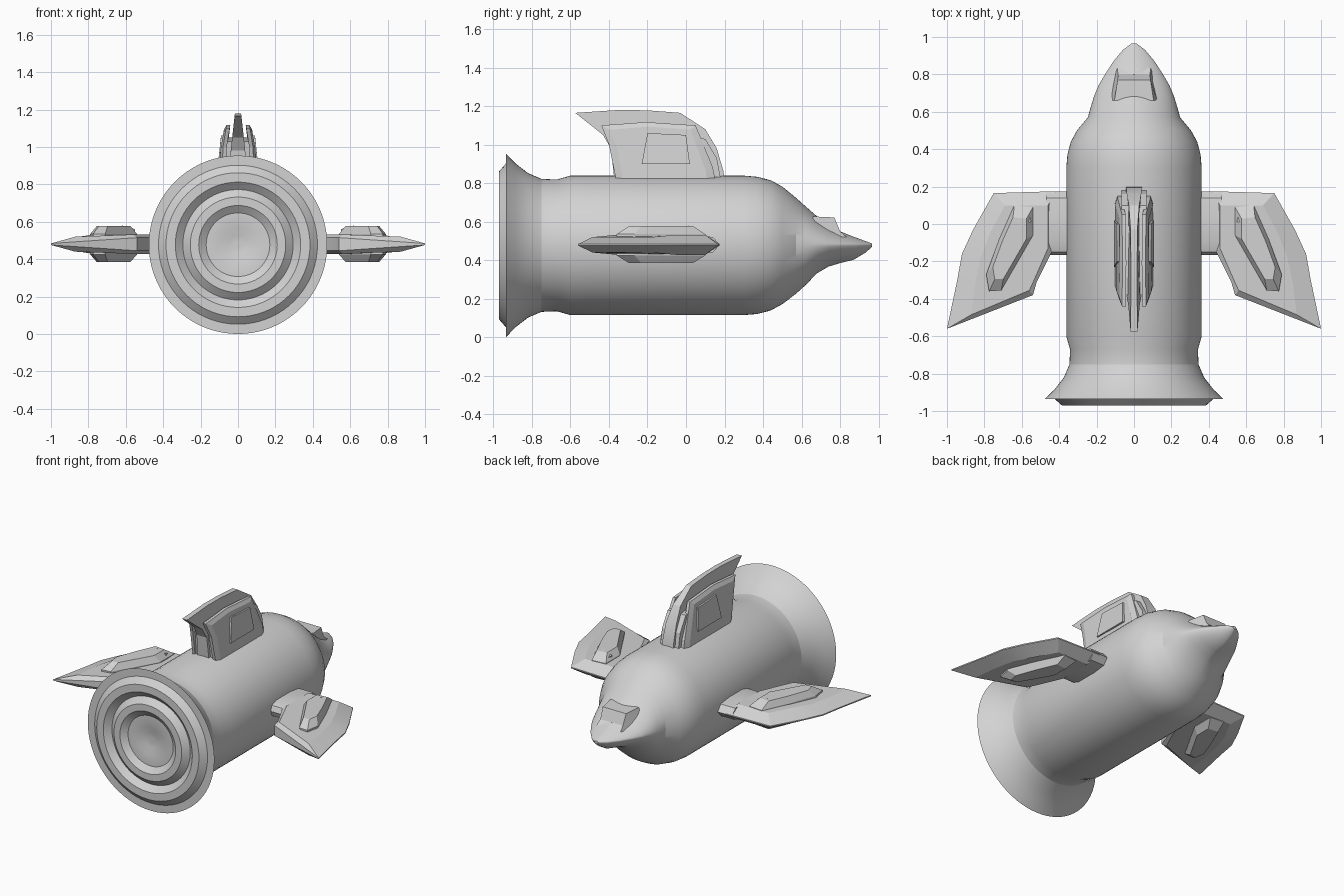
import bpy, bmesh, math

if "Cube" in bpy.data.objects:
    bpy.data.objects.remove(bpy.data.objects["Cube"])

ZC = 0.477
grey = bpy.data.materials.new("light_grey")
grey.diffuse_color = (0.65, 0.65, 0.65, 1)
grey.use_nodes = True
grey.node_tree.nodes["Principled BSDF"].inputs["Base Color"].default_value = grey.diffuse_color


def loft(name, loops, angle=25, mirror=False):
    """Skin equal-sized point loops, cap both ends, optionally mirror in x."""
    bm = bmesh.new()
    for s in ((1, -1) if mirror else (1,)):
        rows = [[bm.verts.new((s * x, y, z)) for x, y, z in lp] for lp in loops]
        n = len(rows[0])
        for a, b in zip(rows, rows[1:]):
            for i in range(n):
                j = (i + 1) % n
                bm.faces.new((a[i], a[j], b[j], b[i]))
        bm.faces.new(rows[0])
        bm.faces.new(rows[-1][::-1])
    bmesh.ops.recalc_face_normals(bm, faces=bm.faces)
    me = bpy.data.meshes.new(name)
    bm.to_mesh(me)
    bm.free()
    me.materials.append(grey)
    ob = bpy.data.objects.new(name, me)
    bpy.context.collection.objects.link(ob)
    bpy.ops.object.select_all(action='DESELECT')
    ob.select_set(True)
    bpy.context.view_layer.objects.active = ob
    bpy.ops.object.shade_smooth_by_angle(angle=math.radians(angle))
    return ob


def section(y, rx, top, bot, zc=ZC, p=1.0, n=72):
    """Cross-section of the hull; p above 1 pinches it to a side edge."""
    pts = []
    for i in range(n):
        t = 2 * math.pi * i / n
        c, s = math.cos(t), math.sin(t)
        h = top - zc if s > 0 else zc - bot
        pts.append((math.copysign(abs(c) ** p, c) * rx, y,
                    zc + math.copysign(abs(s) ** p, s) * h))
    return pts


def ring(r, y):
    return section(y, r, ZC + r, ZC - r)


# hull: stepped exhaust face, flared skirt, barrel, shoulder
round_part = [(.012, -.925), (.05, -.925), (.095, -.94), (.17, -.94), (.21, -.97),
              (.255, -.97), (.295, -.935), (.335, -.97), (.385, -.97), (.425, -.935),
              (.477, -.935), (.425, -.885), (.375, -.82), (.345, -.75), (.342, -.67),
              (.362, -.60), (.362, .30), (.356, .37), (.338, .44), (.305, .50)]
hull = [ring(r, y) for r, y in round_part]
# flattened beak-like nose
for y, rx, top, bot, p in [(.57, .247, .725, .225, 1), (.62, .233, .68, .27, 1.05),
                           (.68, .215, .628, .332, 1.15), (.74, .19, .582, .367, 1.25),
                           (.80, .155, .55, .385, 1.3), (.87, .11, .522, .402, 1.3),
                           (.93, .06, .50, .438, 1.2), (.965, .014, .487, .468, 1)]:
    hull.append(section(y, rx, top, bot, .48, p))
loft("hull", hull, 20)

# cockpit canopy
loft("canopy", [[(-.14, .66, .52), (.14, .66, .52), (.09, .835, .52), (-.09, .835, .52)],
                [(-.125, .66, .60), (.125, .66, .60), (.085, .80, .55), (-.085, .80, .55)],
                [(-.105, .66, .627), (.105, .66, .627), (.088, .77, .622), (-.088, .77, .622)]], 10)

# wings: lens-shaped slab from a rim and an inset top and bottom
rim = [(.42, .175), (.75, .165), (.86, -.03), (.92, -.16), (.945, -.30), (1.0, -.56),
       (.54, -.38), (.52, -.31), (.44, -.15)]
skin = [(.46, .10), (.69, .10), (.77, -.05), (.82, -.18), (.85, -.32), (.87, -.485),
        (.56, -.355), (.53, -.29), (.46, -.13)]


def skin_loop(sign):
    return [(x, y, .48 + sign * (.052 if x < .8 else .04)) for x, y in skin]


def rim_loop(sign):
    return [(x, y, .48 + sign * (.004 if x > .7 or y > .1 else .035)) for x, y in rim]


loft("wings", [skin_loop(-1), rim_loop(-1), rim_loop(1), skin_loop(1)], 15, True)

# raised pods on both faces of each wing
pod = [(.54, .09), (.64, .10), (.72, -.08), (.79, -.27), (.775, -.36), (.71, -.355), (.54, -.06)]


def pod_loop(k, z):
    return [(.665 + (x - .665) * k, -.13 + (y + .13) * k, z) for x, y in pod]


loft("wing_pods", [pod_loop(.72, .385), pod_loop(1, .425), pod_loop(1, .535),
                   pod_loop(.72, .577)], 10, True)
# small hatch on each pod
loft("wing_hatches", [[(.55, .01, .54), (.62, .01, .565), (.64, .06, .545), (.56, .06, .54)],
                      [(.55, .01, .56), (.62, .01, .58), (.64, .06, .56), (.56, .06, .55)]], 5, True)

# wing struts
strut = [(.175, 0), (.14, .04), (.05, .05), (-.10, .05), (-.15, .035), (-.165, 0),
         (-.15, -.035), (-.10, -.05), (.05, -.05), (.14, -.04)]
loft("wing_struts", [[(x, y, .48 + z) for y, z in strut] for x in (.30, .47)], 30, True)


def slab(outline, half):
    """Two mirrored loops; half gives the half width at a height."""
    return [[(s * half(z), y, z) for y, z in outline] for s in (-1, 1)]


# tail fin: centre blade
loft("fin_blade", slab([(.20, .80), (.195, .86), (.16, .98), (.10, 1.08), (-.03, 1.165),
                        (-.20, 1.178), (-.35, 1.18), (-.575, 1.165), (-.43, 1.05),
                        (-.39, .98), (-.37, .80)],
                       lambda z: .042 - max(0, z - .95) * .11), 15)
# stepped filler between the blade and the cheeks
loft("fin_core", slab([(.185, .80), (.16, .93), (.10, 1.03), (-.10, 1.05), (-.38, 1.03),
                       (-.35, .80)], lambda z: .068), 15)

# side cheeks with a bevelled outer face
cheek = [(.155, .80), (.14, .88), (.05, 1.10), (-.21, 1.117), (-.44, 1.10), (-.40, 1.0), (-.36, .80)]


def cheek_loop(k, x):
    return [(x - max(0, z - .95) * .16, -.13 + (y + .13) * k, .80 + (z - .80) * (.5 + k / 2))
            for y, z in cheek]


loft("fin_cheeks", [cheek_loop(1, .068), cheek_loop(1, .088), cheek_loop(.85, .102)], 10, True)
# raised window panel on each cheek
panel = [(.02, .90), (.0, 1.05), (-.20, 1.06), (-.23, .90)]
loft("fin_panels", [[(x - max(0, z - .95) * .16, y, z) for y, z in panel]
                    for x in (.095, .108)], 10, True)
